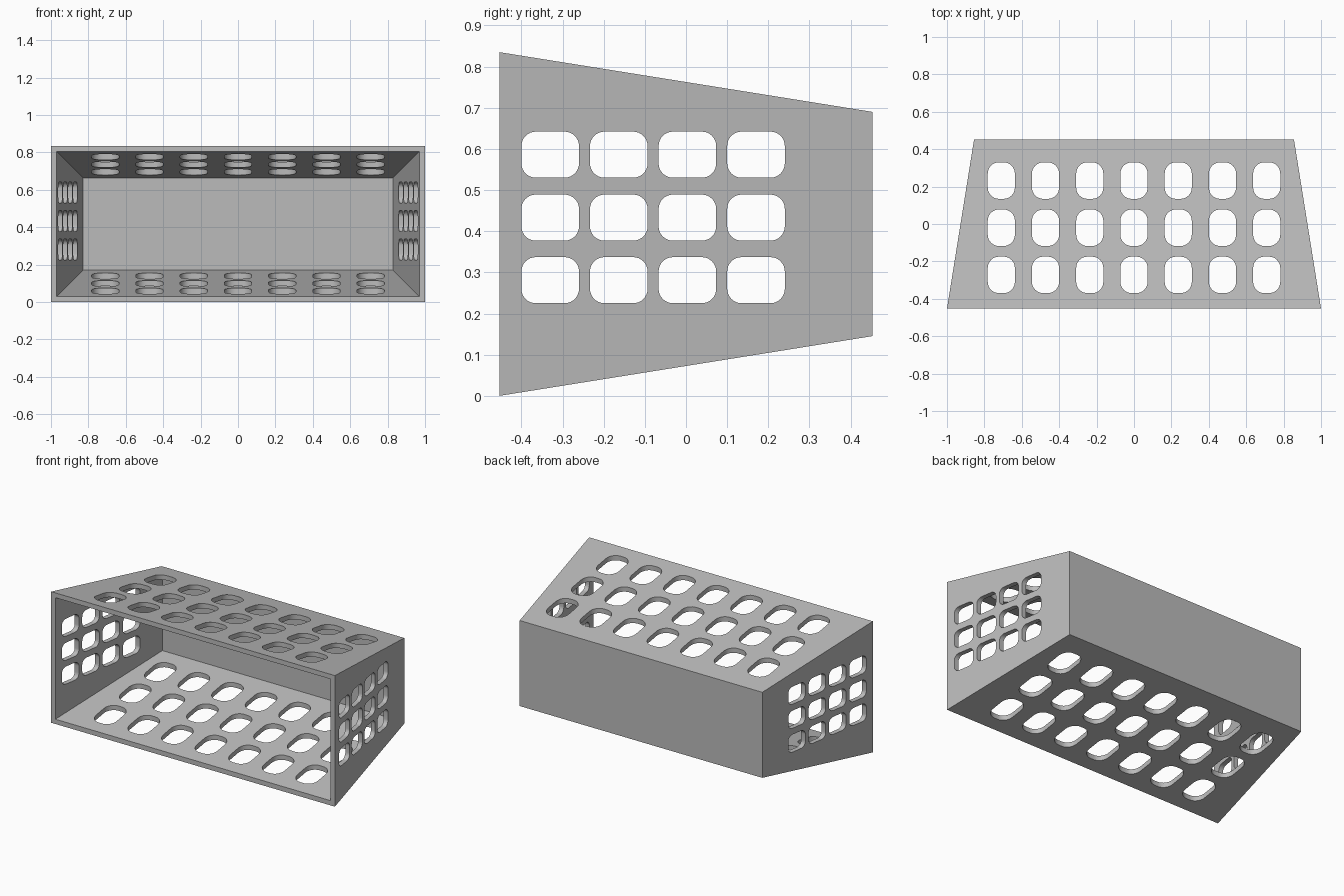
import bpy, bmesh, math
from mathutils import Vector

if "Cube" in bpy.data.objects:
    bpy.data.objects.remove(bpy.data.objects["Cube"])

D = 0.453                      # half depth
WALL = 0.03                    # panel thickness
SX, SZ = 0.145 / (2 * D), 0.145 / (2 * D)   # inward taper per unit depth
ZC, HZ = 0.4175, 0.4175        # centre height and half height at the front

gray = bpy.data.materials.new("plain gray")
gray.diffuse_color = (0.5, 0.5, 0.5, 1)
gray.use_nodes = True
gray.node_tree.nodes["Principled BSDF"].inputs["Base Color"].default_value = gray.diffuse_color


def ring(bm, y, inset=0.0):
    """Rectangular section of the tapered box at depth y."""
    hx = 1.0 - SX * (y + D) - inset
    hz = HZ - SZ * (y + D) - inset
    return [bm.verts.new((sx * hx, y, ZC + sz * hz))
            for sx, sz in ((-1, -1), (1, -1), (1, 1), (-1, 1))]


def bridge(bm, a, b):
    for i in range(len(a)):
        j = (i + 1) % len(a)
        bm.faces.new((a[i], a[j], b[j], b[i]))


def finish(name, bm):
    bmesh.ops.recalc_face_normals(bm, faces=bm.faces[:])
    me = bpy.data.meshes.new(name)
    bm.to_mesh(me)
    bm.free()
    me.materials.append(gray)
    ob = bpy.data.objects.new(name, me)
    bpy.context.collection.objects.link(ob)
    return ob


def rounded_rect(w, h, r, seg=8):
    pts = []
    for k, (sx, sy) in enumerate(((1, 1), (-1, 1), (-1, -1), (1, -1))):
        for i in range(seg + 1):
            a = math.pi / 2 * (k + i / seg)
            pts.append((sx * (w / 2 - r) + r * math.cos(a),
                        sy * (h / 2 - r) + r * math.sin(a)))
    return pts


def cutter(name, us, vs, outline, place, lo, hi):
    """Grid of rounded prisms; place(u, v, t) maps to 3D."""
    bm = bmesh.new()
    for u in us:
        for v in vs:
            a, b = ([bm.verts.new(place(u + p, v + q, t)) for p, q in outline]
                    for t in (lo, hi))
            bridge(bm, a, b)
            bm.faces.new(a)
            bm.faces.new(b)
    ob = finish(name, bm)
    ob.hide_render = True
    return ob


# Tapered open-front basket shell
bm = bmesh.new()
inset = WALL * math.sqrt(1 + SX * SX)
back_out, front_out = ring(bm, D), ring(bm, -D)
front_in, back_in = ring(bm, -D, inset), ring(bm, D - WALL, inset)
bridge(bm, back_out, front_out)
bridge(bm, front_out, front_in)
bridge(bm, front_in, back_in)
bm.faces.new(back_out)
bm.faces.new(back_in)
basket = finish("basket", bm)

# Vertical holes through top and bottom, sideways holes through both ends
cutters = [
    cutter("top_bottom_holes", [0.2365 * i for i in range(-3, 4)],
           [-0.272, -0.02, 0.232], rounded_rect(0.145, 0.195, 0.06),
           lambda u, v, t: Vector((u, v, t)), -0.2, 1.1),
    cutter("side_holes", [-0.33 + 0.1667 * i for i in range(4)],
           [0.281, 0.433, 0.586], rounded_rect(0.14, 0.112, 0.035),
           lambda u, v, t: Vector((t, u, v)), -1.2, 1.2),
]
for c in cutters:
    m = basket.modifiers.new(c.name, 'BOOLEAN')
    m.operation, m.solver, m.object = 'DIFFERENCE', 'EXACT', c

# Bake the cuts and drop the cutters
dg = bpy.context.evaluated_depsgraph_get()
mesh = bpy.data.meshes.new_from_object(basket.evaluated_get(dg))
basket.modifiers.clear()
basket.data = mesh
for c in cutters:
    bpy.data.objects.remove(c)

# Smooth hole rims, keep panel edges sharp
bpy.context.view_layer.objects.active = basket
basket.select_set(True)
bpy.ops.object.shade_smooth_by_angle(angle=math.radians(30))
